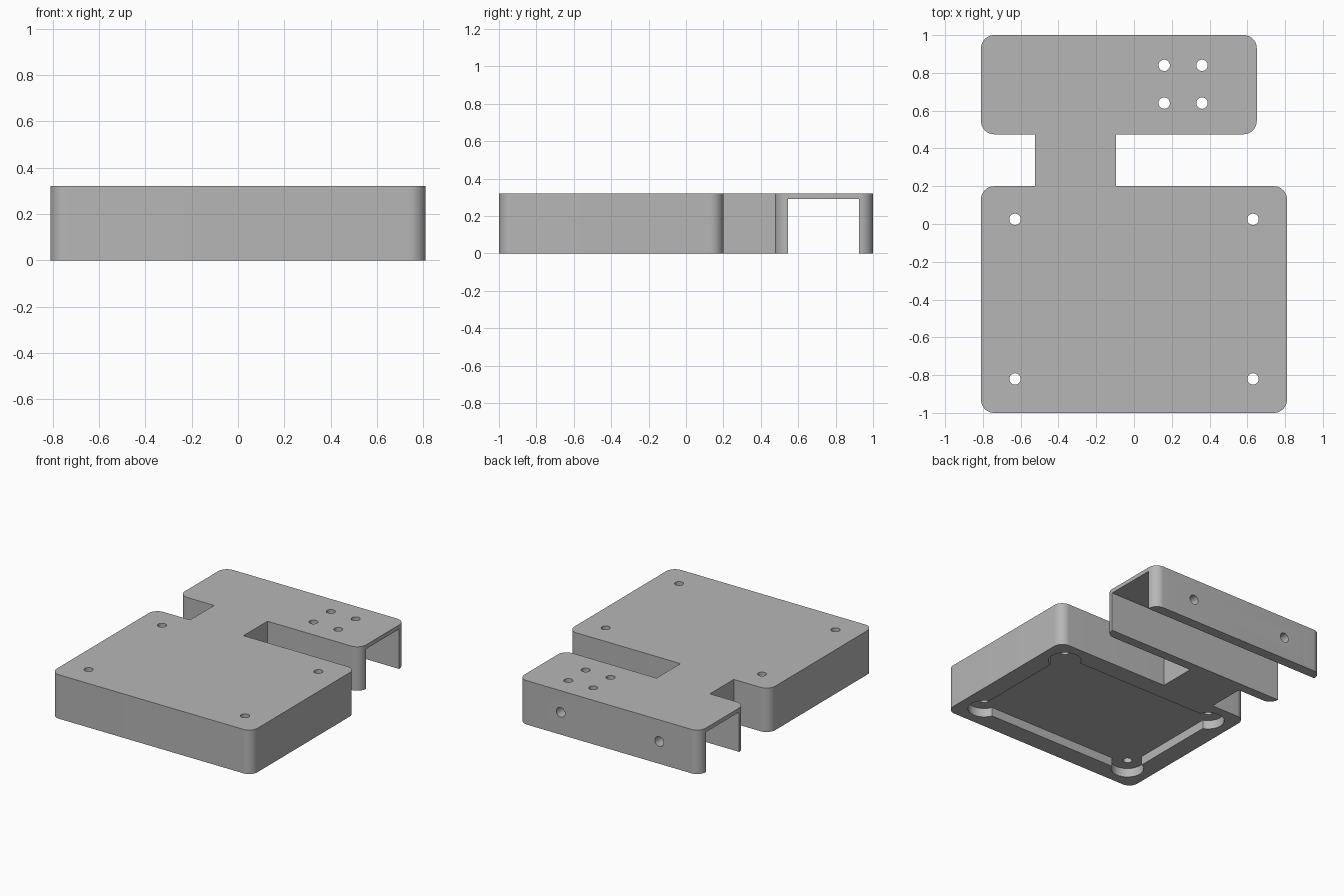
import bpy, bmesh, math
from mathutils import Matrix, Vector

default_cube = bpy.data.objects.get("Cube")
if default_cube:
    bpy.data.objects.remove(default_cube, do_unlink=True)

HEIGHT = 0.32
CORNER = 0.07
EXTRA = 0.1          # how far cutters reach past the surface

grey = bpy.data.materials.new("plain grey")
grey.use_nodes = True
colour = (0.47, 0.47, 0.47, 1)
grey.diffuse_color = colour
grey.node_tree.nodes["Principled BSDF"].inputs["Base Color"].default_value = colour


def finish(name, bm):
    bmesh.ops.recalc_face_normals(bm, faces=bm.faces)
    mesh = bpy.data.meshes.new(name)
    bm.to_mesh(mesh)
    bm.free()
    mesh.materials.append(grey)
    obj = bpy.data.objects.new(name, mesh)
    bpy.context.collection.objects.link(obj)
    return obj


def slab(name, x0, x1, y0, y1, z0, z1, radius=0, steps=12):
    """Upright block, with rounded vertical corners when radius is given."""
    outline = []
    corners = ((x1, y1, -1, -1), (x0, y1, 1, -1), (x0, y0, 1, 1), (x1, y0, -1, 1))
    for i, (x, y, sx, sy) in enumerate(corners):
        for k in range(steps + 1 if radius else 1):
            a = math.pi / 2 * (i + k / steps)
            outline.append((x + radius * (sx + math.cos(a)),
                            y + radius * (sy + math.sin(a))) if radius else (x, y))
    bm = bmesh.new()
    face = bm.faces.new([bm.verts.new((x, y, z0)) for x, y in outline])
    top = bmesh.ops.extrude_face_region(bm, geom=[face])["geom"]
    bmesh.ops.translate(bm, vec=(0, 0, z1 - z0),
                        verts=[v for v in top if isinstance(v, bmesh.types.BMVert)])
    return finish(name, bm)


def rod(name, centre, radius, length, axis="Z"):
    turn = Matrix.Rotation(math.pi / 2, 4, "X") if axis == "Y" else Matrix()
    bm = bmesh.new()
    bmesh.ops.create_cone(bm, cap_ends=True, segments=32, radius1=radius, radius2=radius,
                          depth=length, matrix=Matrix.Translation(Vector(centre)) @ turn)
    return finish(name, bm)


def combine(target, tool, operation):
    """Apply a boolean and remove the helper afterwards."""
    tool.hide_render = True
    mod = target.modifiers.new(tool.name, "BOOLEAN")
    mod.operation = operation
    mod.solver = "EXACT"
    mod.object = tool
    bpy.ops.object.select_all(action="DESELECT")
    bpy.context.view_layer.objects.active = target
    target.select_set(True)
    bpy.ops.object.modifier_apply(modifier=mod.name)
    bpy.data.objects.remove(tool, do_unlink=True)


# Main block, rear channel block and the neck joining them
body = slab("enclosure_body", -0.81, 0.81, -1, 0.2, 0, HEIGHT, CORNER)
rear = slab("rear_channel", -0.81, 0.65, 0.475, 1, 0, HEIGHT, CORNER)
neck = slab("neck", -0.525, -0.095, 0.15, 0.51, 0, HEIGHT)
combine(body, neck, "UNION")
combine(body, rear, "UNION")

# Channel open at both ends and below
combine(body, slab("channel_cut", -1, 1, 0.545, 0.925, -EXTRA, 0.29), "DIFFERENCE")

# Shallow recess under the main block, with a round lobe at each screw hole
POCKET = 0.065
screws = [(x, y) for x in (-0.63, 0.63) for y in (-0.82, 0.025)]
combine(body, slab("recess_cut", -0.67, 0.67, -0.86, 0.065, -EXTRA, POCKET), "DIFFERENCE")
for x, y in screws:
    lobe = rod("lobe_cut", (x, y, (POCKET - EXTRA) / 2), 0.11, POCKET + EXTRA)
    combine(body, lobe, "DIFFERENCE")

# Screw holes through the main block and four mounting holes in the channel top
mounts = [(x, y) for x in (0.16, 0.36) for y in (0.64, 0.84)]
for x, y in screws + mounts:
    combine(body, rod("hole_cut", (x, y, HEIGHT / 2), 0.03, 1), "DIFFERENCE")

# Two holes through the back wall only
for x in (-0.485, 0.31):
    combine(body, rod("back_hole_cut", (x, 1, 0.163), 0.035, 0.3, "Y"), "DIFFERENCE")

bpy.ops.object.select_all(action="DESELECT")
bpy.context.view_layer.objects.active = body
body.select_set(True)
bpy.ops.object.shade_smooth_by_angle(angle=math.radians(30))
